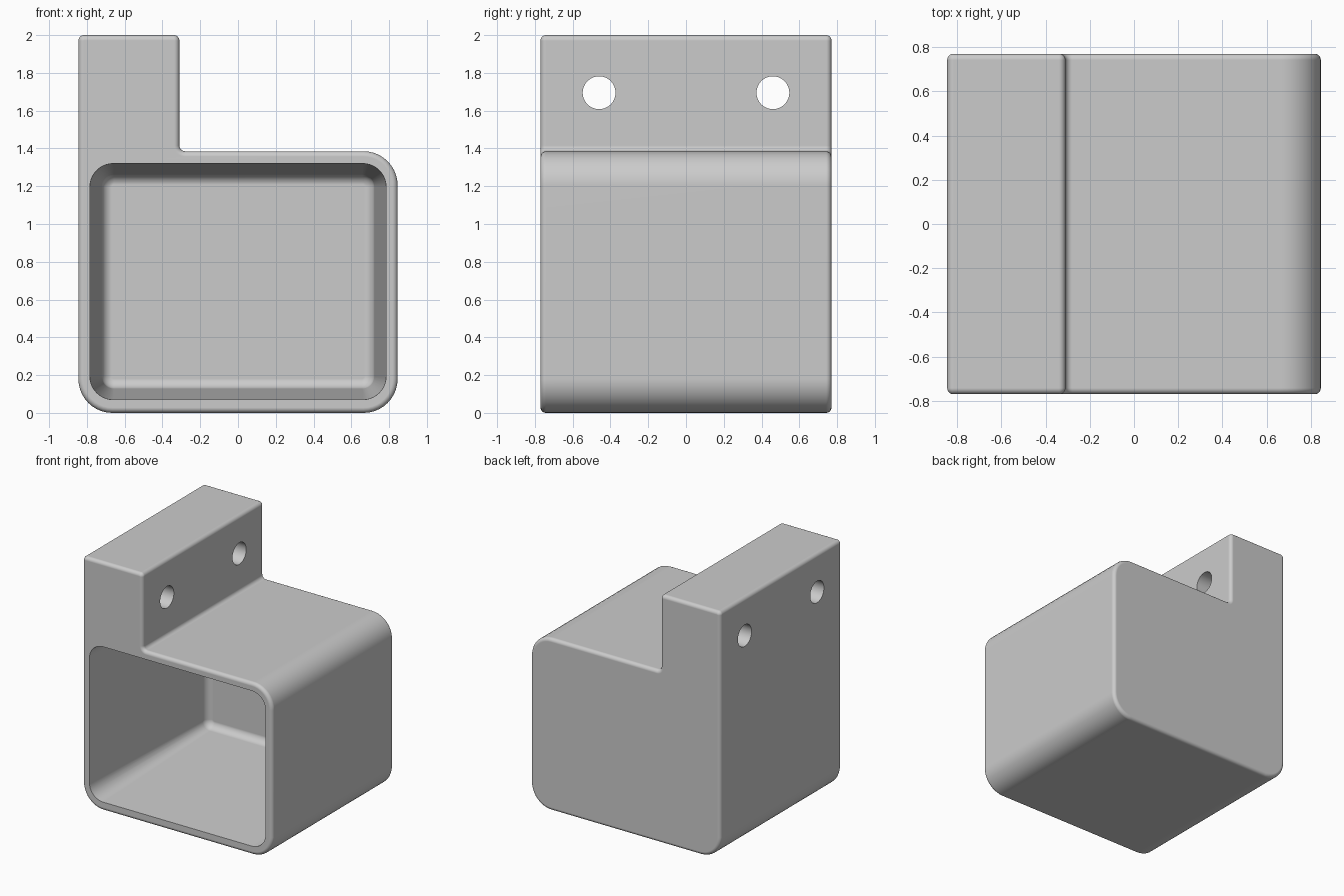
import bpy, bmesh
from math import sin, cos, pi, radians

if "Cube" in bpy.data.objects:
    bpy.data.objects.remove(bpy.data.objects["Cube"])

HALF_X, HALF_Y, TOP = 0.845, 0.77, 2.0
STEP_X, STEP_Z = -0.31, 1.385
BIG, SMALL = 0.18, 0.03


def arc(cx, cz, r, start, sweep=90, steps=10):
    """Points of a corner arc in the XZ plane."""
    angles = [radians(start + sweep * i / steps) for i in range(steps + 1)]
    return [(cx + r * cos(a), cz + r * sin(a)) for a in angles]


def body_ring(inset):
    """Stepped outline, shrunk by inset."""
    b, s = BIG - inset, SMALL - inset
    return (arc(-HALF_X + BIG, BIG, b, 180)
            + arc(HALF_X - BIG, BIG, b, 270)
            + arc(HALF_X - BIG, STEP_Z - BIG, b, 0)
            + arc(STEP_X + SMALL, STEP_Z + SMALL, SMALL + inset, 270, -90)
            + arc(STEP_X - SMALL, TOP - SMALL, s, 0)
            + arc(-HALF_X + SMALL, TOP - SMALL, s, 90))


def pocket_ring(half_w, half_h, r, mid_z=0.695):
    """Rounded rectangle outline."""
    x, z = half_w - r, half_h - r
    return (arc(-x, mid_z - z, r, 180) + arc(x, mid_z - z, r, 270)
            + arc(x, mid_z + z, r, 0) + arc(-x, mid_z + z, r, 90))


def loft(name, rings):
    """Skin a list of (y, outline) rings and cap both ends."""
    bm = bmesh.new()
    loops = [[bm.verts.new((x, y, z)) for x, z in pts] for y, pts in rings]
    n = len(loops[0])
    for a, b in zip(loops, loops[1:]):
        for i in range(n):
            j = (i + 1) % n
            bm.faces.new((a[i], a[j], b[j], b[i]))
    bm.faces.new(loops[0])
    bm.faces.new(loops[-1])
    bmesh.ops.recalc_face_normals(bm, faces=bm.faces)
    mesh = bpy.data.meshes.new(name)
    bm.to_mesh(mesh)
    bm.free()
    obj = bpy.data.objects.new(name, mesh)
    bpy.context.collection.objects.link(obj)
    return obj


def cut(target, cutter):
    mod = target.modifiers.new("cut", 'BOOLEAN')
    mod.operation, mod.solver, mod.object = 'DIFFERENCE', 'EXACT', cutter
    bpy.context.view_layer.objects.active = target
    bpy.ops.object.modifier_apply(modifier=mod.name)
    bpy.data.objects.remove(cutter)


# Stepped body with rounded front and back rims
EDGE = 0.028
rim = [(EDGE * (1 - sin(t)), EDGE * (1 - cos(t)))
       for t in [pi / 2 * i / 5 for i in range(6)]]
front = [(-HALF_Y + d, body_ring(k)) for k, d in rim]
front.sort(key=lambda ring: ring[0])
back = [(-y, pts) for y, pts in reversed(front)]
body = loft("bracket_box", front + back)

# Tapered pocket with a filleted floor
FLOOR, FILLET = 0.64, 0.06
rings = [(-HALF_Y - 0.05, pocket_ring(0.786, 0.627, 0.125)),
         (-HALF_Y, pocket_ring(0.784, 0.625, 0.123))]
for i in range(7):
    t = radians(i * 14)
    shrink = FILLET * (1 - cos(t))
    rings.append((FLOOR - FILLET * (1 - sin(t)),
                  pocket_ring(0.722 - shrink, 0.567 - shrink, 0.065 - shrink)))
cut(body, loft("pocket_cutter", rings))

# Pair of screw holes through the upright
for side in (-1, 1):
    bpy.ops.mesh.primitive_cylinder_add(
        vertices=48, radius=0.087, depth=1.2,
        location=(-0.58, side * 0.46, 1.695), rotation=(0, pi / 2, 0))
    cut(body, bpy.context.object)

# Plain grey plastic
mat = bpy.data.materials.new("grey_plastic")
mat.use_nodes = True
grey = (0.6, 0.6, 0.6, 1)
mat.diffuse_color = grey
mat.node_tree.nodes["Principled BSDF"].inputs["Base Color"].default_value = grey
body.data.materials.clear()
body.data.materials.append(mat)
for p in body.data.polygons:
    p.material_index = 0

# Smooth fillets, crisp rims
bpy.ops.object.select_all(action='DESELECT')
body.select_set(True)
bpy.context.view_layer.objects.active = body
bpy.ops.object.shade_smooth_by_angle(angle=radians(30))
weighted = body.modifiers.new("weighted_normals", 'WEIGHTED_NORMAL')
weighted.keep_sharp = True
